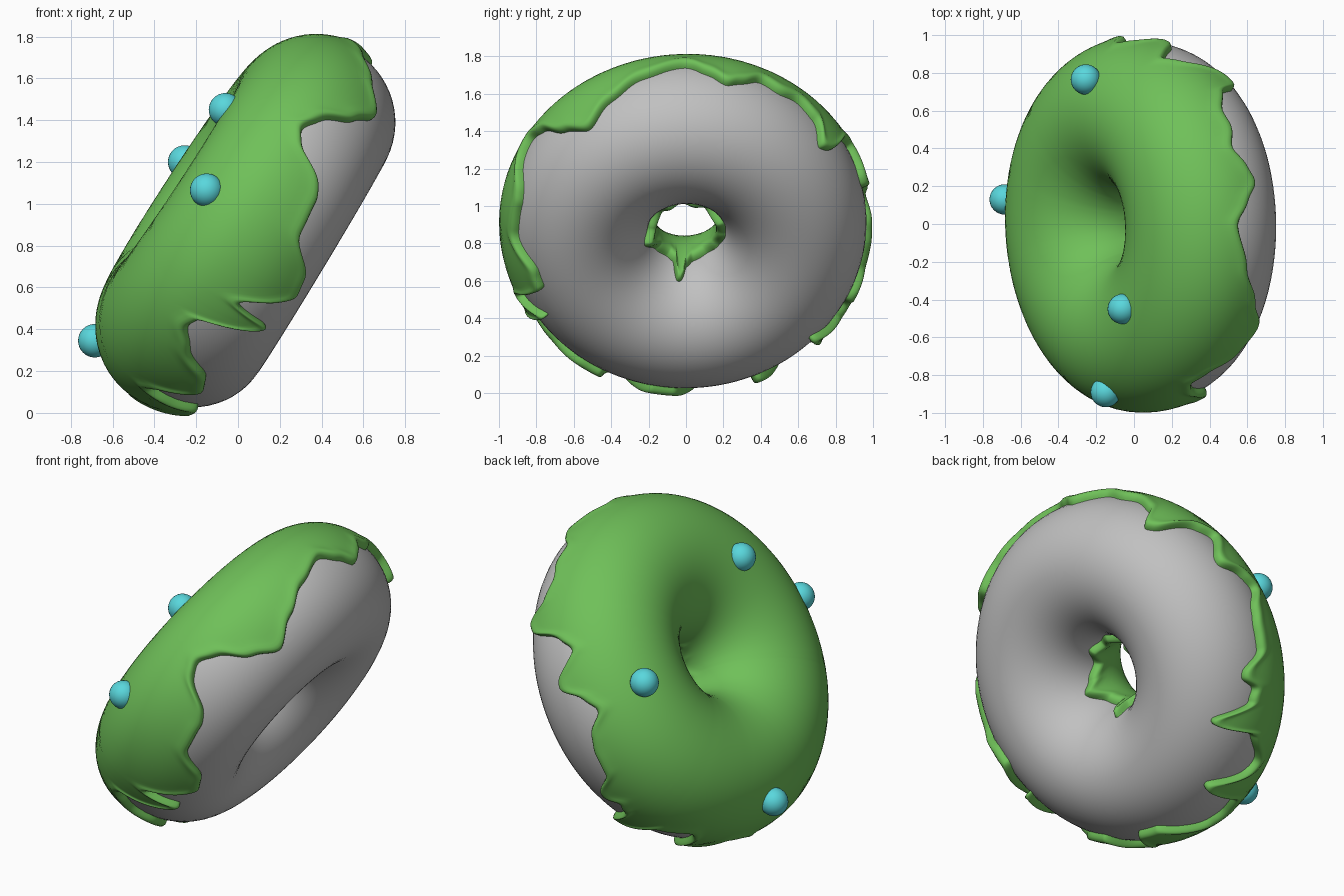
import bpy, bmesh, math
from mathutils import Vector

if "Cube" in bpy.data.objects:
    bpy.data.objects.remove(bpy.data.objects["Cube"])

TILT = math.radians(57)
CENTRE = Vector((0.045, 0, 0.912))
UP = Vector((math.cos(TILT), 0, math.sin(TILT)))        # up along the ring's plane
AXIS = Vector((-math.sin(TILT), 0, math.cos(TILT)))     # ring axis, towards the icing
SIDE = Vector((0, 1, 0))
R, A = 0.580, 0.385                                     # ring radius, tube half-width


def material(name, rgb):
    m = bpy.data.materials.new(name)
    m.diffuse_color = (*rgb, 1)
    m.use_nodes = True
    m.node_tree.nodes["Principled BSDF"].inputs["Base Color"].default_value = m.diffuse_color
    return m


dough_mat = material("grey dough", (0.53, 0.53, 0.53))
icing_mat = material("green icing", (0.16, 0.53, 0.10))
ball_mat = material("cyan sprinkle", (0.10, 0.68, 0.72))


def ring_point(u, phi, off=0.0):
    """Point on the tilted ring: u round the ring, phi round the tube (degrees)."""
    u, phi = math.radians(u), math.radians(phi)
    rad = R + (A + off) * math.cos(phi)
    # hand-made unevenness: each face swells on a different side
    if math.sin(phi) < 0:
        b = 0.414 + 0.022 * math.cos(u + math.radians(150))
    else:
        b = 0.372 + 0.027 * math.cos(u - math.radians(95))
    return (CENTRE + UP * (rad * math.cos(u)) + SIDE * (rad * math.sin(u))
            + AXIS * ((b + off) * math.sin(phi)))


def wrapped_mesh(name, columns, mat):
    """Closed skin over a list of equal loops arranged round the ring."""
    bm = bmesh.new()
    cols = [[bm.verts.new(p) for p in c] for c in columns]
    n, m = len(cols), len(cols[0])
    for i in range(n):
        a, b = cols[i], cols[(i + 1) % n]
        for j in range(m):
            k = (j + 1) % m
            bm.faces.new((a[j], a[k], b[k], b[j]))
    bmesh.ops.recalc_face_normals(bm, faces=bm.faces)
    for f in bm.faces:
        f.smooth = True
    me = bpy.data.meshes.new(name)
    bm.to_mesh(me)
    bm.free()
    me.materials.append(mat)
    ob = bpy.data.objects.new(name, me)
    bpy.context.collection.objects.link(ob)
    return ob


def eased(keys, u):
    """Smooth periodic interpolation of (angle, value) keys."""
    u = (u + 180) % 360 - 180
    keys = keys + [(keys[0][0] + 360, keys[0][1])]
    for (u0, v0), (u1, v1) in zip(keys, keys[1:]):
        if u0 <= u <= u1:
            w = (u - u0) / (u1 - u0)
            s = 0.5 - 0.5 * math.cos(math.pi * w)
            return v0 + (v1 - v0) * (0.7 * s + 0.3 * w)
    return keys[0][1]


def rounded(keys, u):
    """Eased value averaged over a small window, so drip tips are round."""
    return sum(eased(keys, u + d * 0.4) for d in range(-4, 5)) / 9


# Dough ring
wrapped_mesh("dough_ring", [[ring_point(i * 3, j * 6) for j in range(60)]
                            for i in range(120)], dough_mat)

# Icing: outer drip edge and inner drip edge, as tube angle against ring angle
outer = [(-180, -25), (-177, -38), (-167, -40), (-164, -24), (-159, -4), (-154, -14),
         (-151, -36), (-143, -33),
         (-133, -13), (-126, -4), (-120.5, -9), (-118, -50), (-115, -52), (-113, -24),
         (-110, -24), (-107, -45), (-103, -60), (-95, -57), (-85, -34), (-73, -31),
         (-69, -26), (-63, -3), (-58, 4), (-52, -4), (-44, -23), (-35, -35),
         (-25, -20), (-14, -6), (0, 5), (7, -5), (13, -14), (18, -8), (24, 2),
         (31, -3), (37, 0), (46, -9), (49.5, -28), (54, -23), (59, 6), (65, 19),
         (69, 10), (72.5, 0), (76, -2), (81, 15), (87, 24), (93, 9), (100, 3), (108, 0),
         (112, -18), (115.5, -20), (118.5, -9), (122, -14), (124.5, -14), (127, -44),
         (130.5, -46), (134, -10),
         (146, 4), (150, -5), (153.5, -35), (157, -35), (161, 0), (169, 2), (175, -4)]
inner = [(-180, 196), (-176, 206), (-173, 209), (-168, 209), (-165, 204), (-160, 192),
         (-148, 189), (-125, 191), (-98, 203),
         (-80, 195), (-55, 188), (-30, 196), (-10, 190), (15, 197), (40, 189),
         (65, 202), (90, 197), (120, 190), (145, 187), (168, 190)]
rim = [(0, -0.015), (0.3, 0.010), (1.0, 0.025), (2.2, 0.037), (4, 0.043), (6.5, 0.042),
       (9, 0.038), (12, 0.035)]

columns = []
for i in range(720):
    u = -180 + i * 0.5
    lo, hi = rounded(outer, u), rounded(inner, u)
    loop = [ring_point(u, lo + d, o) for d, o in rim]
    start, end = lo + 16, hi - 16
    loop += [ring_point(u, start + (end - start) * j / 30, 0.034) for j in range(31)]
    loop += [ring_point(u, hi - d, o) for d, o in reversed(rim)]
    columns.append(loop)
wrapped_mesh("icing", columns, icing_mat)

# Round sprinkles, half sunk in the icing
for i, p in enumerate([(-0.06, -0.45, 1.45), (-0.255, 0.765, 1.20),
                       (-0.15, -0.89, 1.065), (-0.685, 0.13, 0.345)]):
    bpy.ops.mesh.primitive_uv_sphere_add(segments=32, ring_count=16, radius=0.08, location=p)
    ball = bpy.context.object
    ball.name = f"sprinkle_{i + 1}"
    ball.data.materials.append(ball_mat)
    bpy.ops.object.shade_smooth()
